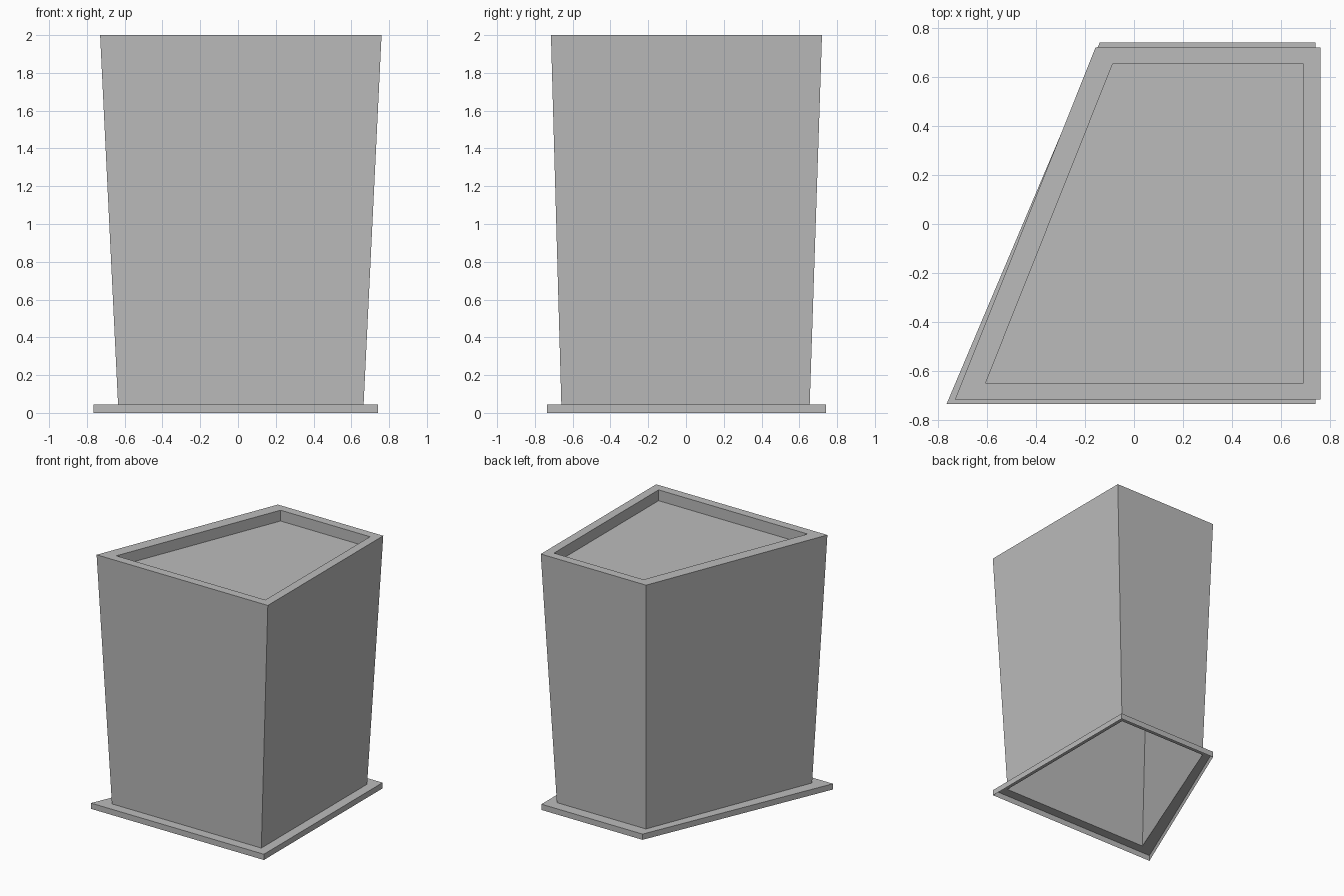
import bpy

cube = bpy.data.objects.get("Cube")
if cube:
    bpy.data.objects.remove(cube, do_unlink=True)

grey = bpy.data.materials.new("plain grey")
grey.use_nodes = True
grey.diffuse_color = (0.5, 0.5, 0.5, 1)
grey.node_tree.nodes["Principled BSDF"].inputs["Base Color"].default_value = (0.5, 0.5, 0.5, 1)


def outline(front_x, back_x, side_x, front_y, back_y, z):
    """Right-angled trapezium with one slanted side, counter-clockwise."""
    return [(front_x, front_y, z), (side_x, front_y, z),
            (side_x, back_y, z), (back_x, back_y, z)]


def at_height(ring, z):
    return [(x, y, z) for x, y, _ in ring]


def loft(name, rings, cap_last=False):
    """Skin a sequence of outlines with flat quads."""
    n = len(rings[0])
    verts = [p for ring in rings for p in ring]
    faces = []
    for k in range(len(rings) - 1):
        a, b = k * n, (k + 1) * n
        for i in range(n):
            j = (i + 1) % n
            faces.append((a + i, a + j, b + j, b + i))
    if cap_last:
        faces.append(tuple(range(len(verts) - n, len(verts))))
    mesh = bpy.data.meshes.new(name)
    mesh.from_pydata(verts, [], faces)
    mesh.materials.append(grey)
    obj = bpy.data.objects.new(name, mesh)
    bpy.context.collection.objects.link(obj)
    return obj


BASE_TOP, TOP, FLOOR = 0.045, 2.0, 1.915

foot = outline(-0.765, -0.14, 0.74, -0.735, 0.74, 0)
body_low = outline(-0.635, -0.11, 0.665, -0.66, 0.655, BASE_TOP)
body_high = outline(-0.73, -0.157, 0.76, -0.715, 0.72, TOP)
rim_inner = outline(-0.605, -0.087, 0.692, -0.648, 0.653, TOP)

# Open-bottomed flange around the foot
loft("base_flange", [foot, at_height(foot, BASE_TOP), body_low])

# Flared hollow body with a rim and a sunken top panel
loft("body", [body_low, body_high, rim_inner, at_height(rim_inner, FLOOR)], cap_last=True)
